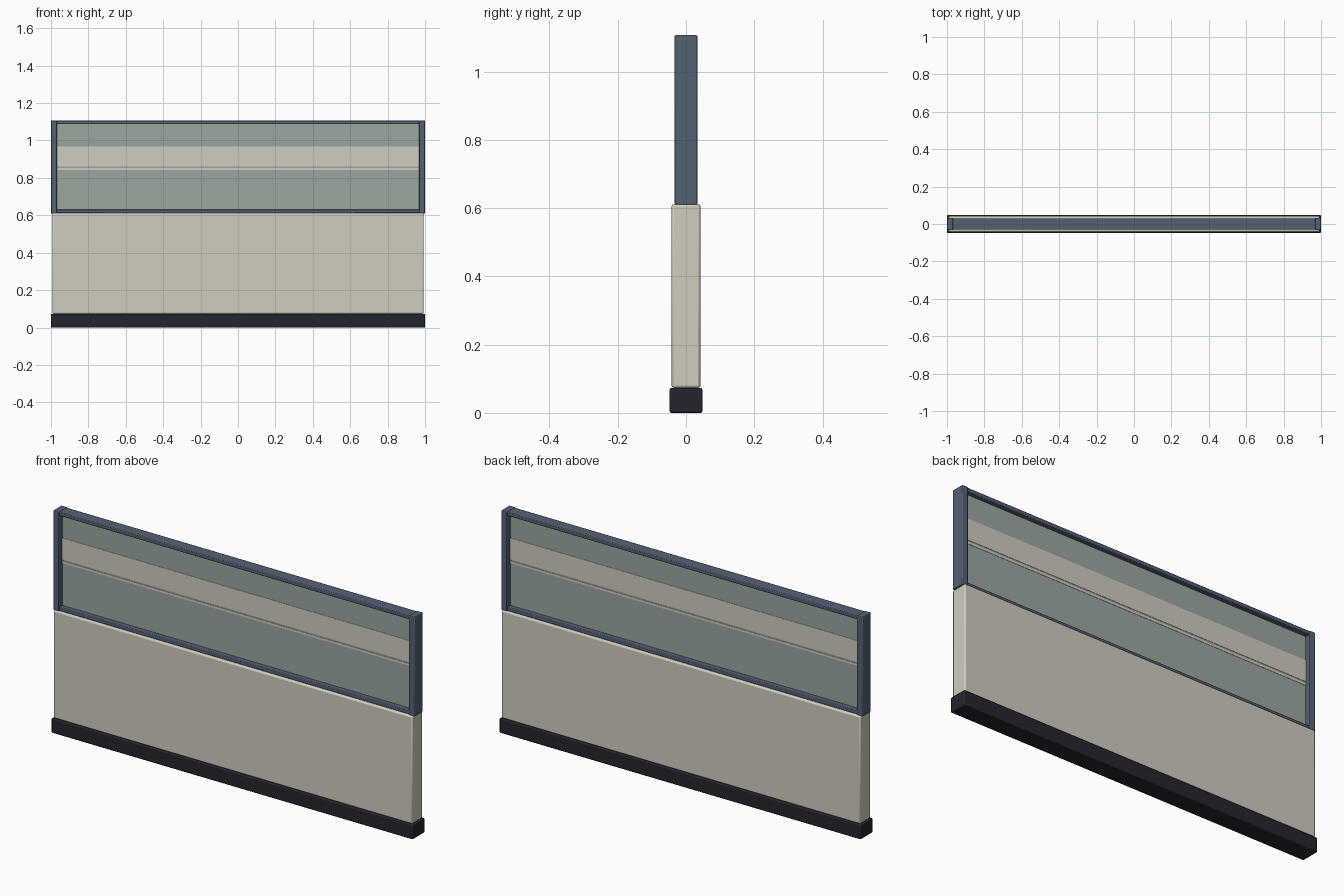
import bpy

cube = bpy.data.objects.get("Cube")
if cube:
    bpy.data.objects.remove(cube, do_unlink=True)


def linear(c):
    c /= 255
    return c / 12.92 if c <= 0.04045 else ((c + 0.055) / 1.055) ** 2.4


def material(name, *rgb):
    colour = [linear(c) for c in rgb] + [1]
    mat = bpy.data.materials.new(name)
    mat.use_nodes = True
    mat.diffuse_color = colour
    mat.node_tree.nodes["Principled BSDF"].inputs["Base Color"].default_value = colour
    return mat


cream = material("warm cream", 208, 205, 191)
slate = material("slate blue metal", 84, 97, 116)
dark = material("dark plinth", 36, 36, 46)
glass = material("grey green glass", 155, 167, 159)


# Box from its x range, half depth and z range, with chamfered edges
def box(name, mat, x0, x1, half_depth, z0, z1, bevel=0):
    bpy.ops.mesh.primitive_cube_add(
        size=1, location=((x0 + x1) / 2, 0, (z0 + z1) / 2))
    ob = bpy.context.object
    ob.name = name
    ob.scale = (x1 - x0, half_depth * 2, z1 - z0)
    bpy.ops.object.transform_apply(location=False, rotation=False, scale=True)
    ob.data.materials.append(mat)
    if bevel:
        mod = ob.modifiers.new("chamfer", "BEVEL")
        mod.width = bevel
        mod.segments = 2
        bpy.ops.object.shade_smooth_by_angle()
    return ob


# Solid lower part
box("plinth", dark, -1, 1, 0.048, 0, 0.073, 0.005)
box("lower_panel", cream, -0.993, 0.993, 0.042, 0.073, 0.612, 0.007)

# Metal frame
for side, x0 in (("right", -1), ("left", 0.968)):
    box(side + "_post", slate, x0, x0 + 0.032, 0.033, 0.61, 1.107, 0.003)
for level, z0 in (("bottom", 0.612), ("top", 1.087)):
    box(level + "_rail", slate, -0.97, 0.97, 0.03, z0, z0 + 0.019, 0.003)

# Glazing with frosted bands showing on both faces
box("glass_pane", glass, -0.97, 0.97, 0.006, 0.625, 1.092)
box("frosted_band", cream, -0.969, 0.969, 0.0075, 0.861, 0.968)
box("frosted_line", cream, -0.969, 0.969, 0.0075, 0.842, 0.853)
